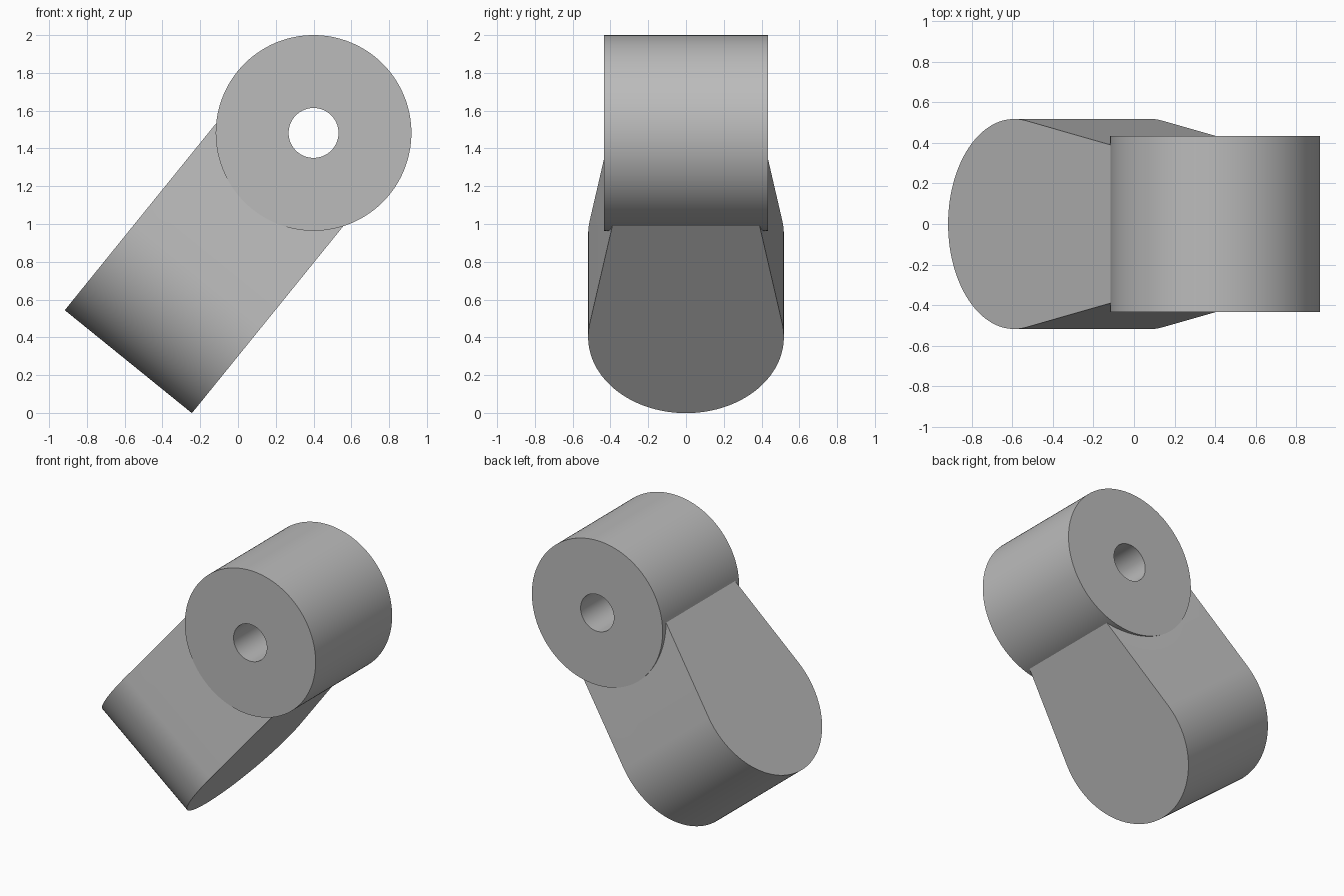
import bpy, bmesh, math
from mathutils import Matrix, Vector

if "Cube" in bpy.data.objects:
    bpy.data.objects.remove(bpy.data.objects["Cube"], do_unlink=True)

R, HALF, HOLE, REACH = 0.518, 0.433, 0.132, 1.04   # eye radius, half width, bore, centre distance
TILT = math.radians(51)
TAPER = math.atan(0.18)                            # narrowing of the arm sides
SEG = 128

grey = bpy.data.materials.new("plain grey")
grey.use_nodes = True
grey.diffuse_color = (0.5, 0.5, 0.5, 1)
grey.node_tree.nodes["Principled BSDF"].inputs["Base Color"].default_value = (0.5, 0.5, 0.5, 1)

# Frames: local z is the axis of each eye, local x runs along the arm
along = Vector((math.cos(TILT), 0, math.sin(TILT)))
across = Vector((math.sin(TILT), 0, -math.cos(TILT)))
side = Vector((0, 1, 0))
top_centre = Vector((0.4, 0, 2 - R))
low_centre = top_centre - along * REACH


def frame(x, y, z, origin):
    return Matrix.Translation(origin) @ Matrix((x, y, z)).transposed().to_4x4()


low_frame = frame(along, across.cross(along), across, low_centre)
top_frame = frame(Vector((1, 0, 0)), Vector((0, 0, 1)), -side, top_centre)


def arc(radius, start, end, count):
    return [(radius * math.cos(start + (end - start) * i / count),
             radius * math.sin(start + (end - start) * i / count)) for i in range(count + 1)]


def prism(name, outline, half, matrix):
    bm = bmesh.new()
    face = bm.faces.new([bm.verts.new((x, y, -half)) for x, y in outline])
    grown = bmesh.ops.extrude_face_region(bm, geom=[face])["geom"]
    bmesh.ops.translate(bm, vec=(0, 0, 2 * half),
                        verts=[v for v in grown if isinstance(v, bmesh.types.BMVert)])
    bm.transform(matrix)
    bmesh.ops.recalc_face_normals(bm, faces=bm.faces)
    mesh = bpy.data.meshes.new(name)
    bm.to_mesh(mesh)
    bm.free()
    mesh.materials.append(grey)
    obj = bpy.data.objects.new(name, mesh)
    bpy.context.collection.objects.link(obj)
    return obj


def combine(target, tool, operation):
    tool.hide_render = True
    mod = target.modifiers.new(operation.lower(), "BOOLEAN")
    mod.operation, mod.solver, mod.object = operation, "EXACT", tool
    bpy.context.view_layer.objects.active = target
    bpy.ops.object.modifier_apply(modifier=mod.name)
    bpy.data.objects.remove(tool, do_unlink=True)


def circle(radius):
    return arc(radius, 0, 2 * math.pi, SEG)[:-1]


# Lower eye with tapered arm, its sides tangent to the round end
END = 0.86
end_y = R / math.cos(TAPER) - END * math.tan(TAPER)
round_end = arc(R, math.pi / 2 - TAPER, 3 * math.pi / 2 + TAPER, SEG // 2)
arm = prism("lower_eye_and_arm", round_end + [(END, -end_y), (END, end_y)], HALF, low_frame)

# Upper eye joined to the arm, then both bores
link = prism("swivel_link", circle(R), HALF, top_frame)
combine(link, arm, "UNION")
for name, matrix in (("upper_bore", top_frame), ("lower_bore", low_frame)):
    combine(link, prism(name, circle(HOLE), 2 * HALF, matrix), "DIFFERENCE")

bpy.ops.object.select_all(action="DESELECT")
link.select_set(True)
bpy.context.view_layer.objects.active = link
bpy.ops.object.shade_smooth_by_angle(angle=math.radians(30))
